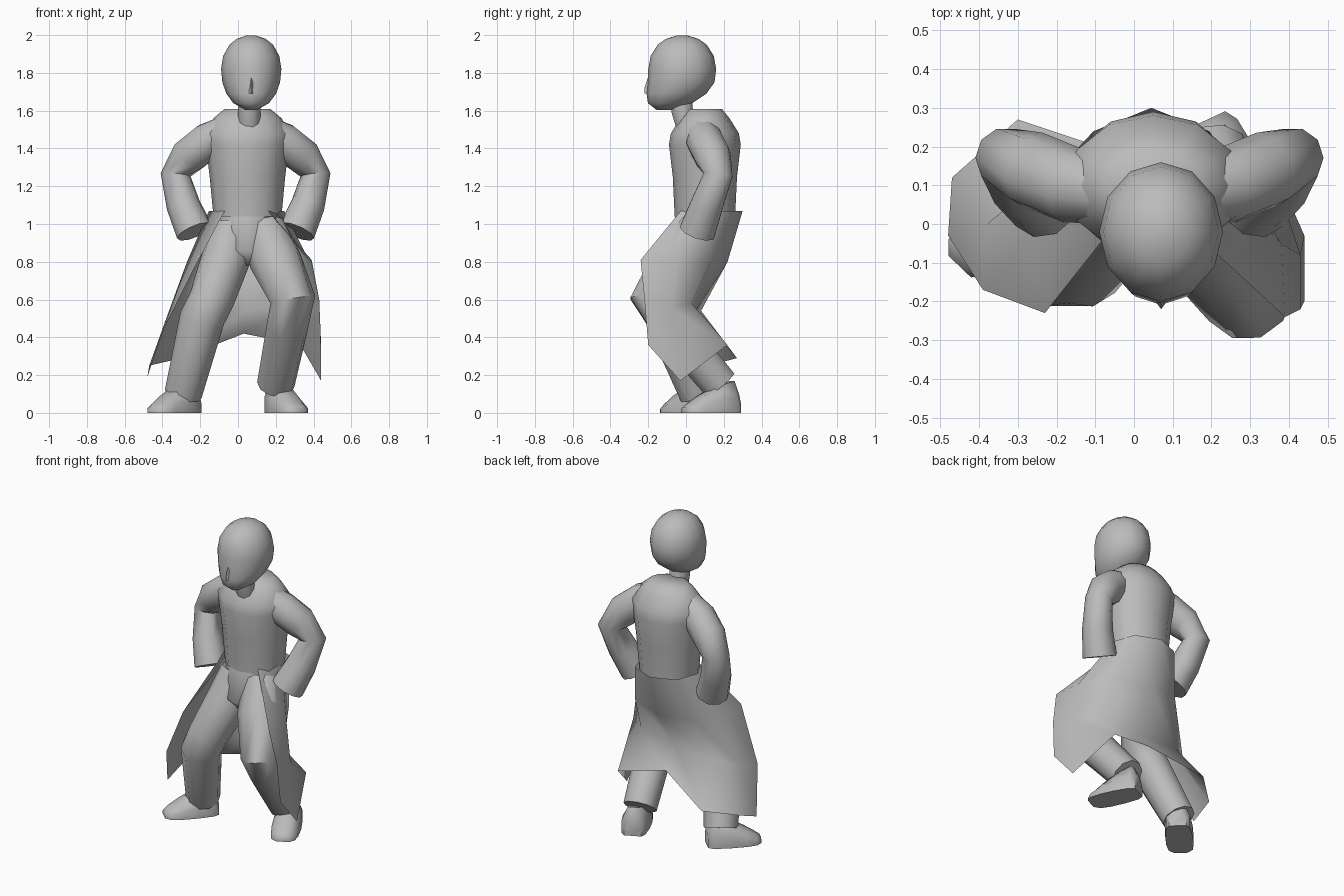
import bpy
import math
from mathutils import Vector

old = bpy.data.objects.get("Cube")
if old:
    bpy.data.objects.remove(old)

grey = bpy.data.materials.new("plain grey")
grey.use_nodes = True
shade = (0.5, 0.5, 0.5, 1)
grey.diffuse_color = shade
grey.node_tree.nodes["Principled BSDF"].inputs["Base Color"].default_value = shade


def loft(name, rings, closed=True, angle=55):
    """Skin a list of equal-length rings of points."""
    count = len(rings[0])
    verts = [tuple(point) for ring in rings for point in ring]
    faces = []
    for row in range(len(rings) - 1):
        low, high = row * count, (row + 1) * count
        for here in range(count if closed else count - 1):
            after = (here + 1) % count
            faces.append((low + here, low + after, high + after, high + here))
    if closed:
        faces.append(tuple(reversed(range(count))))
        faces.append(tuple(range(len(verts) - count, len(verts))))
    mesh = bpy.data.meshes.new(name)
    mesh.from_pydata(verts, [], faces)
    mesh.materials.append(grey)
    obj = bpy.data.objects.new(name, mesh)
    bpy.context.collection.objects.link(obj)
    bpy.ops.object.select_all(action="DESELECT")
    obj.select_set(True)
    bpy.context.view_layer.objects.active = obj
    bpy.ops.object.shade_smooth_by_angle(angle=math.radians(angle))


def arc(z, cx, cy, rx, ry, start=-90, sweep=330, points=12):
    """Points of a level ellipse, or of part of one."""
    turns = [math.radians(start + sweep * i / (points - 1)) for i in range(points)]
    return [(cx + rx * math.cos(turn), cy + ry * math.sin(turn), z) for turn in turns]


def tube(name, path, sides=10):
    """Limb through points given as x, y, z, radius."""
    centres = [Vector(point[:3]) for point in path]
    rings = []
    for i, centre in enumerate(centres):
        ahead = centres[min(i + 1, len(path) - 1)]
        behind = centres[max(i - 1, 0)]
        axis = (ahead - behind).normalized()
        across = Vector((1, 0, 0))
        across = (across - axis * across.dot(axis)).normalized()
        other = axis.cross(across)
        turns = [math.tau * k / sides for k in range(sides)]
        rings.append([centre + path[i][3] * (across * math.cos(turn) + other * math.sin(turn))
                      for turn in turns])
    loft(name, rings)


def shoe(name, heel, toe):
    """Shoe from the heel to the toe, with a flat sole and a raised ankle."""
    back, front = Vector((*heel, 0)), Vector((*toe, 0))
    side = (front - back).normalized().cross(Vector((0, 0, 1)))
    section = ((-1, 0), (-1, .5), (-.5, 1), (.5, 1), (1, .5), (1, 0))
    rings = []
    for along, width, height in ((0, .05, .1), (.1, .07, .17), (.4, .08, .14),
                                 (.7, .08, .09), (.9, .07, .05), (1, .04, .03)):
        centre = back.lerp(front, along)
        rings.append([centre + side * width * s + Vector((0, 0, height * up)) for s, up in section])
    loft(name, rings)


def head_ring(t):
    """Level slice of the head; the lower half narrows and slides forward to the chin."""
    jaw = min(t, 0)
    size = math.sqrt(1 - abs(t) ** 2.5)
    return arc(1.8 + .2 * t, .07, -.02 - .1 * jaw * jaw, .16 * size * (1 + .12 * jaw), .18 * size)


# Head, nose, lips and neck
loft("head", [head_ring(t) for t in (-.98, -.8, -.55, -.25, .1, .45, .75, .9, .99)])
loft("nose", [[(.07 - wide, -.18, z), (.07, tip, z), (.07 + wide, -.18, z)]
              for z, wide, tip in ((1.69, .03, -.22), (1.72, .02, -.22), (1.78, .02, -.2))])
loft("lips", [arc(z, .07, -.17, .03, deep) for z, deep in ((1.65, .01), (1.66, .02), (1.67, .01))])
tube("neck", [(.06, .01, 1.5, .06), (.06, -.02, 1.6, .06), (.06, -.03, 1.7, .06)])

# Upper body of the coat, with a sloping collar
loft("coat_body", [arc(z, .05, .1, rx, ry) for z, rx, ry in (
    (1.04, .18, .16), (1.25, .2, .17), (1.42, .22, .19), (1.48, .23, .18),
    (1.56, .18, .13), (1.61, .12, .09))])

# Open coat skirt, each row running from the left front edge round the back
loft("coat_skirt", [
    arc(1.07, .045, .12, .2, .18, -55, 290, 7),
    [(.39, -.24, .81), (.38, -.05, .8), (.27, .13, .8), (.05, .22, .8),
     (-.17, .17, .8), (-.27, -.02, .8), (-.23, -.23, .77)],
    [(.43, -.22, .6), (.43, -.08, .56), (.3, .03, .58), (.04, .05, .54),
     (-.25, .08, .54), (-.38, 0, .5), (-.39, -.17, .45)],
    [(.44, -.2, .36), (.44, -.03, .17), (.33, .22, .36), (.03, .16, .42),
     (-.3, .27, .29), (-.47, .12, .25), (-.48, -.03, .19)]], closed=False, angle=85)

# Mirrored sleeves, bent with the wrists on the hips
for side, label in ((1, "left"), (-1, "right")):
    tube(label + "_sleeve", [(.04 + side * out, y, z, radius) for out, y, z, radius in (
        (.1, .08, 1.5, .08), (.2, .1, 1.44, .1), (.3, .14, 1.36, .1),
        (.37, .17, 1.26, .08), (.33, .11, 1.1, .09), (.27, .06, .96, .1))])

# Trousers
loft("trouser_seat", [arc(z, .05, y, rx, ry) for z, y, rx, ry in (
    (.78, .03, .05, .08), (.86, .04, .16, .15), (1.06, .09, .16, .14))])
tube("left_trouser_leg", [(.14, .06, .97, .12), (.2, -.05, .8, .14), (.29, -.18, .6, .12),
                          (.26, -.07, .45, .11), (.2, .18, .15, .1)])
tube("right_trouser_leg", [(-.03, .07, .97, .12), (-.07, 0, .8, .13), (-.14, -.1, .6, .12),
                           (-.19, -.1, .5, .12), (-.29, .06, .1, .1)])

# Shoes
shoe("left_shoe", (.19, .27), (.32, -.01))
shoe("right_shoe", (-.23, .12), (-.45, -.11))
